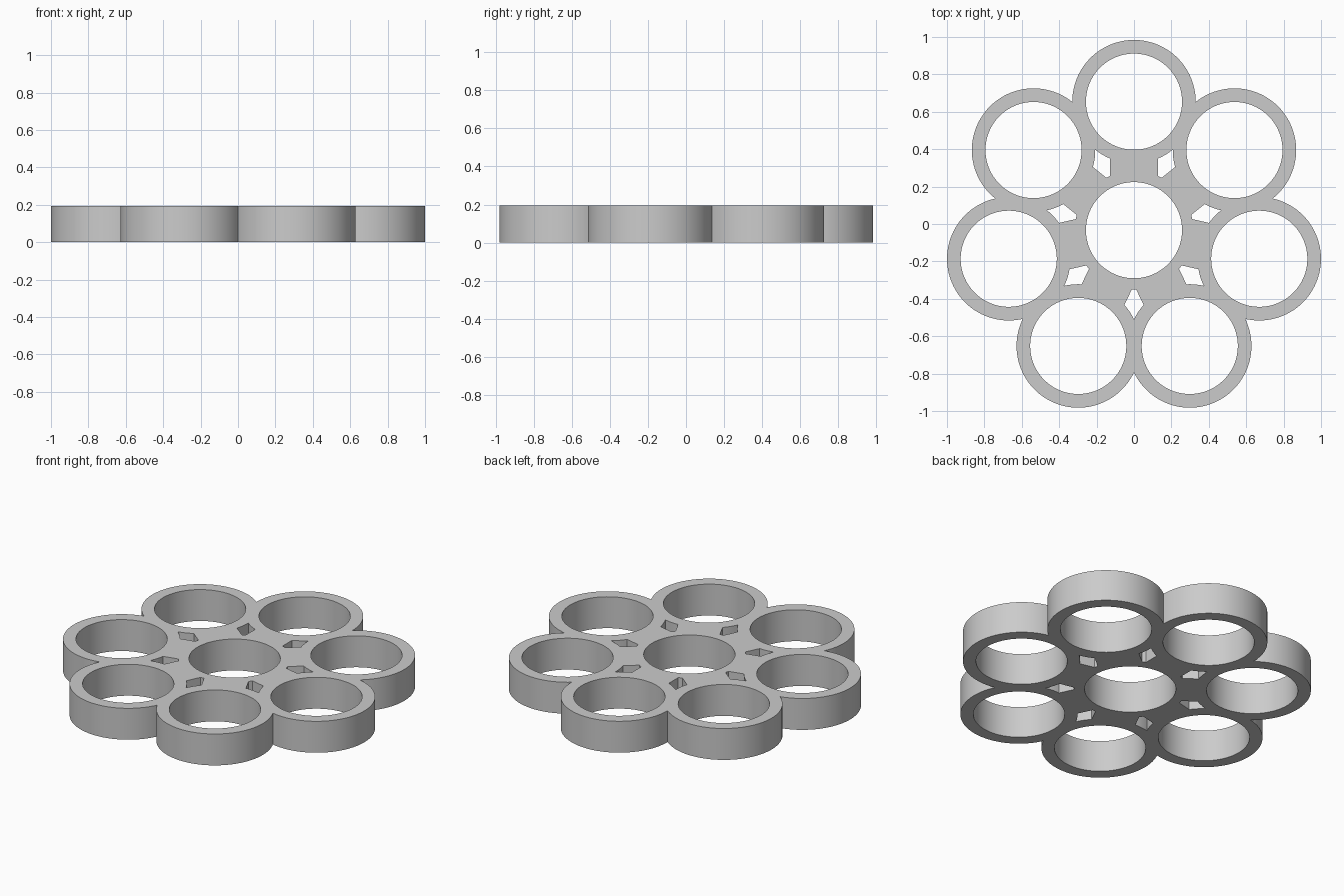
import bpy
import bmesh
from math import sin, cos, asin, sqrt, pi, atan2
from mathutils import Vector, Matrix

cube = bpy.data.objects.get("Cube")
if cube:
    bpy.data.objects.remove(cube, do_unlink=True)

COUNT = 7             # outer rings
PITCH = 0.687         # hub centre to ring centre
OUTER, BORE = 0.33, 0.257
HUB = 0.317           # outer radius of the hub
SPOKE = 0.127         # half width of a spoke
HEIGHT = 0.195
HALF = pi / COUNT     # half the angle between neighbouring rings
CENTRE = Vector((0, -0.033))


def arc(centre, radius, start, end, steps):
    return [centre + radius * Vector((cos(start + (end - start) * i / steps),
                                      sin(start + (end - start) * i / steps)))
            for i in range(steps + 1)]


def turned(points, k):
    """Turn points from the +x direction to ring number k."""
    spin = Matrix.Rotation(pi / 2 + 2 * HALF * k, 2)
    return [CENTRE + spin @ p for p in points]


def add_loop(curve, points):
    spline = curve.splines.new('POLY')
    spline.points.add(len(points) - 1)
    for point, p in zip(spline.points, points):
        point.co = (p.x, p.y, 0, 1)
    spline.use_cyclic_u = True


# Points where neighbouring rings cross, outside and inside
ring = Vector((PITCH, 0))
chord = sqrt(OUTER ** 2 - (PITCH * sin(HALF)) ** 2)
axis = Vector((cos(HALF), sin(HALF)))
crossing = axis * (PITCH * cos(HALF) + chord) - ring
tip = axis * (PITCH * cos(HALF) - chord) - ring
sweep = atan2(crossing.y, crossing.x)

# Scalloped outer edge of one ring
lobe = arc(ring, OUTER, -sweep, sweep, 56)

# Small gap between two spokes, the hub and two rings
side = pi - asin(SPOKE / OUTER)
lower = arc(ring, OUTER, side, atan2(tip.y, tip.x), 5)
upper = [2 * p.dot(axis) * axis - p for p in lower]
root = asin(SPOKE / HUB)
hub_edge = arc(Vector((0, 0)), HUB, 2 * HALF - root, root, 2)
gap = lower + upper[-2::-1] + hub_edge

# Filled profile with all its openings
profile = bpy.data.curves.new("plate_profile", 'CURVE')
profile.dimensions = '2D'
profile.fill_mode = 'BOTH'
profile.extrude = HEIGHT / 2
outline = []
for k in range(COUNT):
    outline += turned(lobe[:-1], k)
    add_loop(profile, turned(arc(ring, BORE, 0, 2 * pi, 96)[:-1], k))
    add_loop(profile, turned(gap, k))
add_loop(profile, outline)
add_loop(profile, arc(CENTRE, BORE, 0, 2 * pi, 96)[:-1])

# Turn the profile into a solid plate
helper = bpy.data.objects.new("profile_helper", profile)
bpy.context.collection.objects.link(helper)
bpy.context.view_layer.update()
evaluated = helper.evaluated_get(bpy.context.evaluated_depsgraph_get())
mesh = bpy.data.meshes.new_from_object(evaluated)
bpy.data.objects.remove(helper, do_unlink=True)

bm = bmesh.new()
bm.from_mesh(mesh)
bmesh.ops.remove_doubles(bm, verts=bm.verts, dist=0.0001)
bmesh.ops.translate(bm, verts=bm.verts, vec=(0, 0, HEIGHT / 2))
bmesh.ops.recalc_face_normals(bm, faces=bm.faces)
bm.to_mesh(mesh)
bm.free()

plate = bpy.data.objects.new("ring_plate", mesh)
bpy.context.collection.objects.link(plate)

# Plain grey finish
grey = bpy.data.materials.new("light_grey")
grey.use_nodes = True
colour = (0.6, 0.6, 0.6, 1)
grey.diffuse_color = colour
grey.node_tree.nodes["Principled BSDF"].inputs["Base Color"].default_value = colour
mesh.materials.clear()
mesh.materials.append(grey)
for face in mesh.polygons:
    face.material_index = 0

bpy.ops.object.select_all(action='DESELECT')
plate.select_set(True)
bpy.context.view_layer.objects.active = plate
bpy.ops.object.shade_smooth_by_angle(angle=pi / 6)
